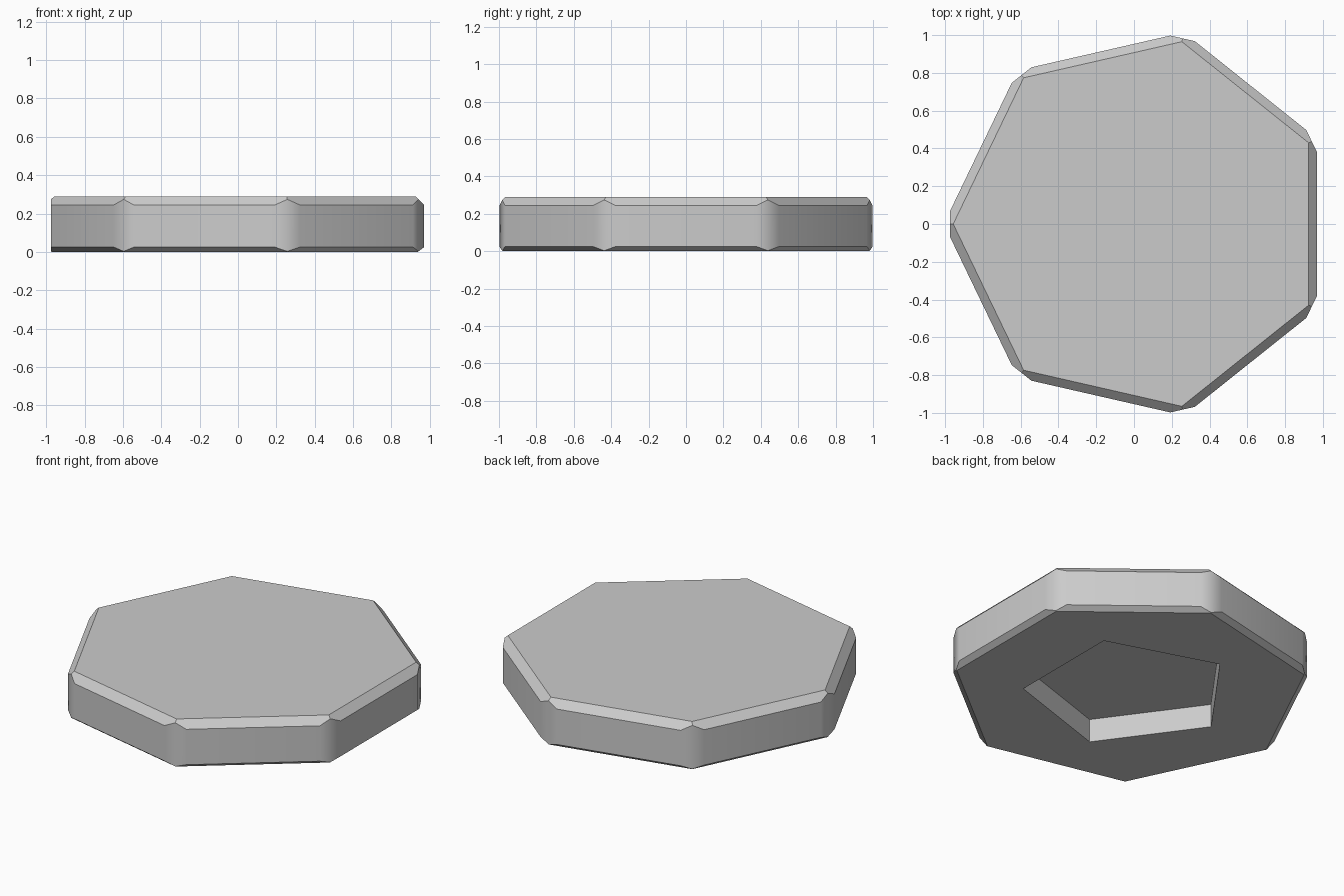
import bpy
import bmesh
from math import cos, sin, pi
from mathutils import Vector

cube = bpy.data.objects.get("Cube")
if cube:
    bpy.data.objects.remove(cube, do_unlink=True)

CENTRE = Vector((0.033, 0, 0))

grey = bpy.data.materials.new("grey")
grey.use_nodes = True
grey.diffuse_color = (0.6, 0.6, 0.6, 1)
grey.node_tree.nodes["Principled BSDF"].inputs["Base Color"].default_value = grey.diffuse_color


def ring(bm, sides, radius, z):
    """Regular polygon of vertices with one corner pointing to -x."""
    turns = [pi + 2 * pi * k / sides for k in range(sides)]
    return [bm.verts.new(CENTRE + Vector((radius * cos(t), radius * sin(t), z))) for t in turns]


def stacked_prism(bm, sides, levels):
    """Closed solid through (radius, z) levels, bottom to top."""
    rings = [ring(bm, sides, r, z) for r, z in levels]
    for low, high in zip(rings, rings[1:]):
        for i in range(sides):
            j = (i + 1) % sides
            bm.faces.new((low[i], low[j], high[j], high[i]))
    bm.faces.new(rings[0][::-1])
    bm.faces.new(rings[-1])


def finish(bm, name):
    bmesh.ops.recalc_face_normals(bm, faces=bm.faces)
    mesh = bpy.data.meshes.new(name)
    bm.to_mesh(mesh)
    bm.free()
    mesh.materials.append(grey)
    obj = bpy.data.objects.new(name, mesh)
    bpy.context.collection.objects.link(obj)
    return obj


# Seven-sided slab with bevelled rims
bm = bmesh.new()
stacked_prism(bm, 7, [(1.004, 0), (1.04, 0.025), (1.04, 0.245), (0.99, 0.29)])

# Cut each upright corner flat
for k in range(7):
    turn = pi + 2 * pi * k / 7
    out = Vector((cos(turn), sin(turn), 0))
    cut = bmesh.ops.bisect_plane(
        bm, geom=bm.verts[:] + bm.edges[:] + bm.faces[:], dist=1e-5,
        plane_co=CENTRE + out * 1.008, plane_no=out, clear_outer=True)
    edges = [e for e in cut["geom_cut"] if isinstance(e, bmesh.types.BMEdge)]
    bmesh.ops.edgeloop_fill(bm, edges=edges)
slab = finish(bm, "slab")

# Five-sided socket in the underside
bm = bmesh.new()
stacked_prism(bm, 5, [(0.6, -0.1), (0.6, 0.145)])
cutter = finish(bm, "socket_cutter")
cutter.hide_render = True

bpy.ops.object.select_all(action="DESELECT")
bpy.context.view_layer.objects.active = slab
slab.select_set(True)
socket = slab.modifiers.new("socket", "BOOLEAN")
socket.operation = "DIFFERENCE"
socket.solver = "EXACT"
socket.object = cutter
bpy.ops.object.modifier_apply(modifier=socket.name)
bpy.data.objects.remove(cutter, do_unlink=True)

# Soft upright corners, crisp rims
bpy.ops.object.shade_smooth_by_angle(angle=pi / 6)
weighted = slab.modifiers.new("weighted_normals", "WEIGHTED_NORMAL")
weighted.keep_sharp = True
